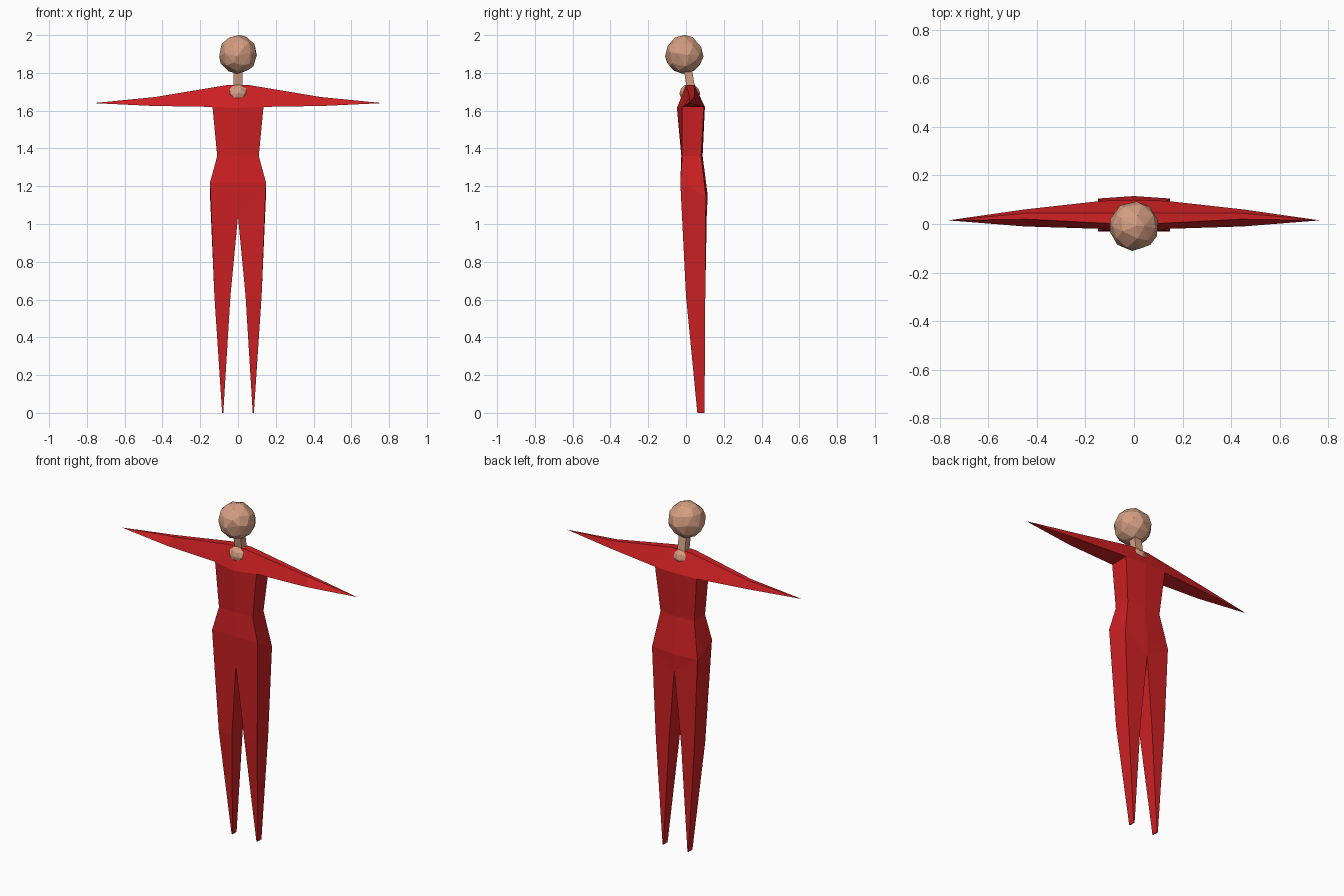
import bpy, bmesh, random
from mathutils import Matrix, Vector

cube = bpy.data.objects.get("Cube")
if cube:
    bpy.data.objects.remove(cube, do_unlink=True)


def material(name, rgb):
    m = bpy.data.materials.new(name)
    m.use_nodes = True
    m.diffuse_color = (*rgb, 1)
    m.node_tree.nodes["Principled BSDF"].inputs["Base Color"].default_value = (*rgb, 1)
    return m


red = material("red cloth", (0.62, 0.015, 0.017))
skin = material("skin", (0.65, 0.34, 0.22))


def finish(bm, name, mat):
    bmesh.ops.recalc_face_normals(bm, faces=bm.faces)
    mesh = bpy.data.meshes.new(name)
    bm.to_mesh(mesh)
    bm.free()
    mesh.materials.append(mat)
    obj = bpy.data.objects.new(name, mesh)
    bpy.context.collection.objects.link(obj)
    return obj


def loft(bm, rings, closed=False, cap=False):
    """Skin neighbouring rings of points, optionally all round and capped."""
    loops = [[bm.verts.new(p) for p in ring] for ring in rings]
    for a, b in zip(loops, loops[1:]):
        n = len(a)
        for i in range(n if closed else n - 1):
            j = (i + 1) % n
            bm.faces.new((a[i], a[j], b[j], b[i]))
    if cap:
        bm.faces.new(loops[-1])


# Half of the suit; each ring runs inner front, outer front, outer back, inner back
hip = [(0, -.03, 1.22), (.148, -.03, 1.22), (.148, .105, 1.15), (0, .115, 1.15)]
waist = [(0, -.025, 1.36), (.11, -.02, 1.36), (.11, .08, 1.36), (0, .088, 1.36)]
chest = [(0, -.048, 1.615), (.135, -.02, 1.62), (.135, .095, 1.62), (0, .1, 1.62)]
crotch = [(0, -.02, 1.04), hip[1], hip[2], (0, .11, 1.05)]
knee = [(.04, 0, .62), (.125, 0, .62), (.125, .102, .62), (.04, .102, .62)]
ankle = [(.078, .06, 0), (.084, .06, 0), (.084, .098, 0), (.078, .098, 0)]

# Arm rings run front, front ridge, back ridge, back
collar = [chest[0], (0, 0, 1.735), (0, .045, 1.735), chest[3]]
shoulder = [chest[1], (.06, 0, 1.735), (.06, .045, 1.735), chest[2]]
elbow = [(.45, -.01, 1.625), (.44, .02, 1.672), (.44, .045, 1.672), (.45, .06, 1.63)]
tip = [(.765, .015, 1.64)] * 4

bm = bmesh.new()
loft(bm, [chest, waist, hip, crotch])
loft(bm, [crotch, knee, ankle], closed=True, cap=True)
loft(bm, [collar, shoulder])
loft(bm, [shoulder, elbow, tip], closed=True)
bmesh.ops.remove_doubles(bm, verts=bm.verts, dist=0.0005)
bmesh.ops.mirror(bm, geom=bm.verts[:] + bm.edges[:] + bm.faces[:],
                 matrix=Matrix(), merge_dist=0.0005, axis='X')
finish(bm, "body_suit", red)

# Bare skin showing at the neckline
bm = bmesh.new()
bmesh.ops.create_icosphere(bm, subdivisions=2, radius=1)
bmesh.ops.scale(bm, vec=(.062, .055, .053), verts=bm.verts)
bmesh.ops.translate(bm, vec=(0, .02, 1.69), verts=bm.verts)
finish(bm, "neckline", skin)

# Forward-leaning neck
bm = bmesh.new()
loft(bm, [[(x * .024, y + s * .022, z) for x, s in ((-1, -1), (1, -1), (1, 1), (-1, 1))]
          for y, z in ((.026, 1.72), (.008, 1.83))], closed=True)
finish(bm, "neck", skin)

# Faceted head with slightly uneven planes
random.seed(4)
bm = bmesh.new()
bmesh.ops.create_icosphere(bm, subdivisions=2, radius=.103)
for v in bm.verts:
    jitter = Vector([random.uniform(-1, 1) for _ in range(3)]) * .012
    v.co = (v.co + jitter).normalized() * .103
bmesh.ops.translate(bm, vec=(0, -.009, 1.898), verts=bm.verts)
finish(bm, "head", skin)
